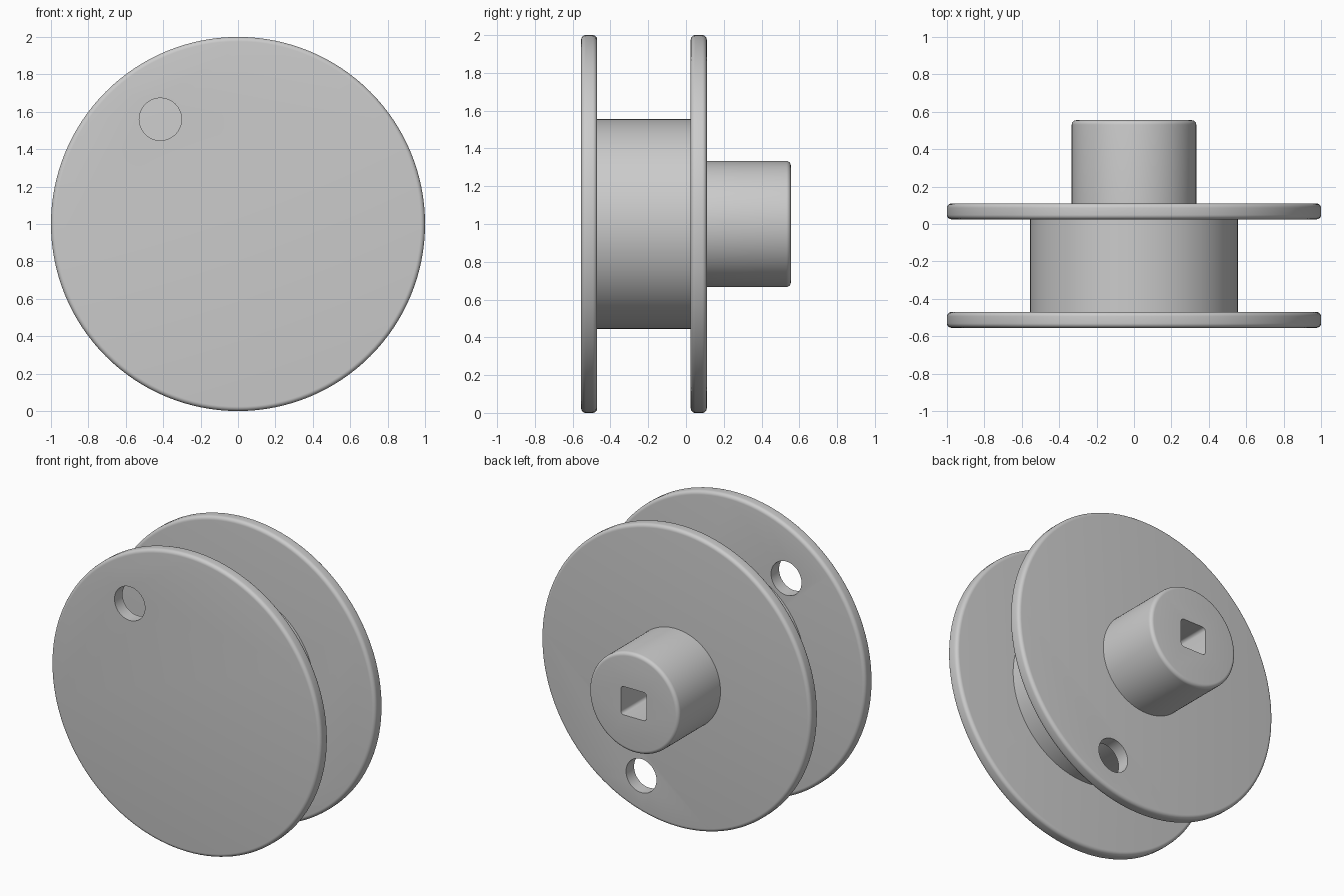
import bpy
import math
from mathutils import Matrix, Vector

cube = bpy.data.objects.get("Cube")
if cube:
    bpy.data.objects.remove(cube)

SEGMENTS = 128
ROUND = 0.024
AXIS_Z = 1.0

grey = bpy.data.materials.new("plain_grey")
grey.use_nodes = True
colour = (0.6, 0.6, 0.6, 1)
grey.diffuse_color = colour
grey.node_tree.nodes["Principled BSDF"].inputs["Base Color"].default_value = colour


def add_object(name, verts, faces):
    mesh = bpy.data.meshes.new(name)
    mesh.from_pydata(verts, [], faces)
    mesh.materials.append(grey)
    obj = bpy.data.objects.new(name, mesh)
    bpy.context.collection.objects.link(obj)
    return obj


def arc(r, y, start, steps=6):
    """Quarter circle of profile points, as (radius, y)."""
    angles = [start + math.pi / 2 * i / steps for i in range(steps + 1)]
    return [(r + ROUND * math.cos(a), y + ROUND * math.sin(a)) for a in angles]


def lathe(name, radius, y0, y1, round_front=False, round_back=False, x=0, z=0):
    """Disc or cylinder along y, with optional rounded rims."""
    inner = radius - ROUND
    profile = arc(inner, y0 + ROUND, -math.pi / 2) if round_front else [(radius, y0)]
    profile += arc(inner, y1 - ROUND, 0) if round_back else [(radius, y1)]
    n = SEGMENTS
    verts = []
    for r, y in profile:
        for i in range(n):
            a = math.tau * i / n
            verts.append((x + r * math.cos(a), y, AXIS_Z + z + r * math.sin(a)))
    faces = [list(range(n)), list(range(len(verts) - 1, len(verts) - n - 1, -1))]
    for k in range(len(profile) - 1):
        for i in range(n):
            j = (i + 1) % n
            faces.append((k * n + i, (k + 1) * n + i, (k + 1) * n + j, k * n + j))
    return add_object(name, verts, faces)


def rounded_square(name, half, corner, y0, y1):
    """Square prism along y with rounded corners."""
    ring = []
    for q in range(4):
        turn = Matrix.Rotation(q * math.pi / 2, 2)
        for i in range(6):
            a = math.pi / 2 * i / 5
            c = half - corner
            ring.append(turn @ Vector((c + corner * math.cos(a), c + corner * math.sin(a))))
    n = len(ring)
    verts = [(p.x, y, AXIS_Z + p.y) for y in (y0, y1) for p in ring]
    faces = [list(range(n)), list(range(2 * n - 1, n - 1, -1))]
    faces += [(i, n + i, n + (i + 1) % n, (i + 1) % n) for i in range(n)]
    return add_object(name, verts, faces)


def cut(obj, cutter):
    mod = obj.modifiers.new("hole", "BOOLEAN")
    mod.operation = "DIFFERENCE"
    mod.solver = "EXACT"
    mod.object = cutter
    bpy.ops.object.select_all(action="DESELECT")
    bpy.context.view_layer.objects.active = obj
    obj.select_set(True)
    bpy.ops.object.modifier_apply(modifier=mod.name)
    bpy.data.objects.remove(cutter)


# Spool flanges, each with one round hole
front_flange = lathe("front_flange", 1.0, -0.555, -0.47, True, True)
cut(front_flange, lathe("hole_cutter", 0.113, -0.7, -0.3, x=-0.415, z=0.56))
rear_flange = lathe("rear_flange", 1.0, 0.025, 0.11, True, True)
cut(rear_flange, lathe("hole_cutter", 0.113, -0.1, 0.3, x=0.255, z=-0.722))

# Drum between the flanges
drum = lathe("drum", 0.555, -0.5, 0.06)

# Drive shaft with a square socket
shaft = lathe("shaft", 0.333, 0.07, 0.555, round_back=True)
cut(shaft, rounded_square("socket_cutter", 0.095, 0.022, 0.112, 0.7))

# Smooth shading with crisp edges
bpy.ops.object.select_all(action="DESELECT")
for obj in (front_flange, rear_flange, drum, shaft):
    obj.select_set(True)
bpy.context.view_layer.objects.active = drum
bpy.ops.object.shade_smooth_by_angle(angle=math.radians(30))
